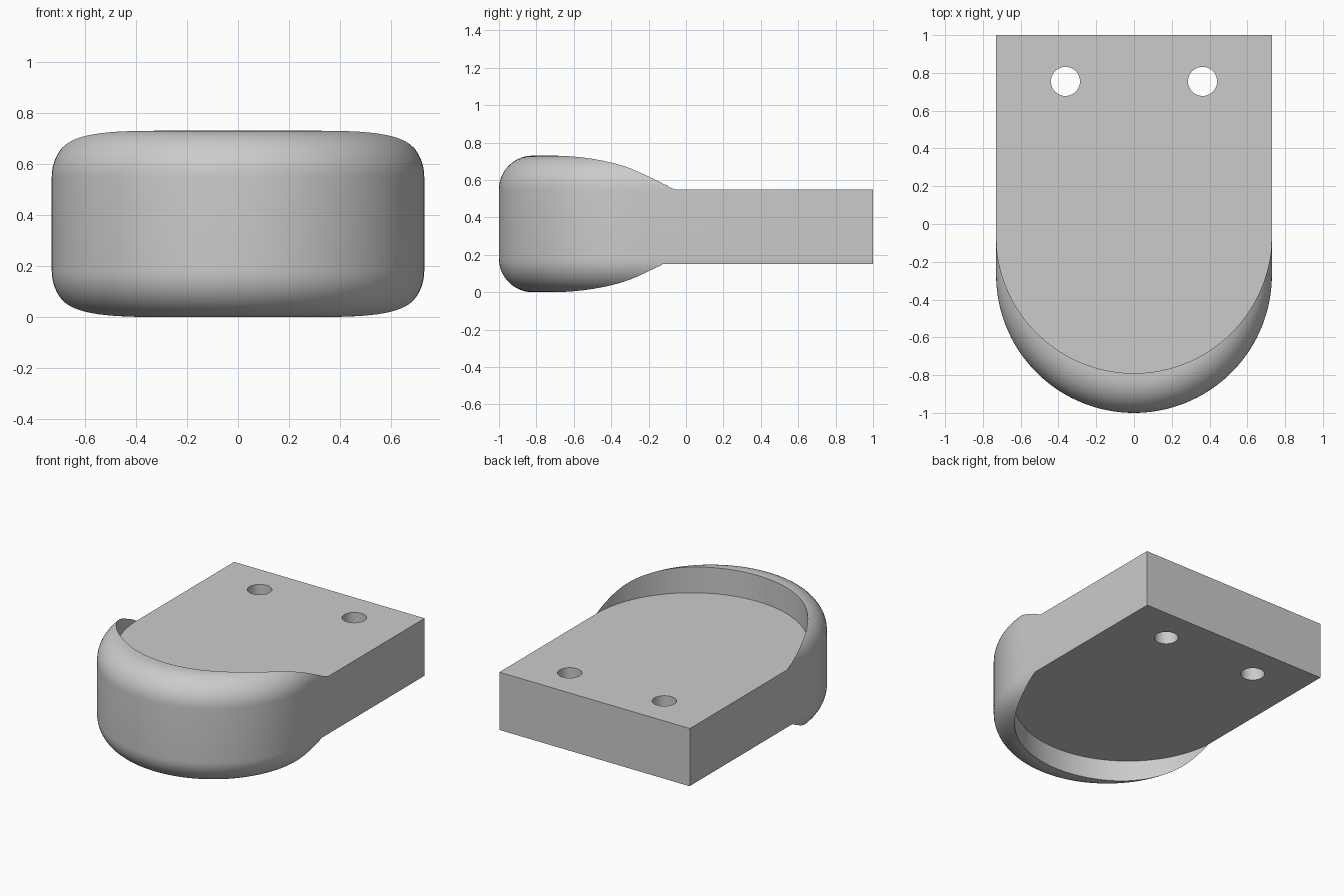
import bpy
import bmesh
from math import sin, cos, pi, sqrt

if "Cube" in bpy.data.objects:
    bpy.data.objects.remove(bpy.data.objects["Cube"])

HALF = 0.73            # half width and nose radius
HEIGHT = 0.73
NOSE_Y = -0.27         # centre of the rounded nose
POCKET_Y = -0.06       # centre of the recess arcs
PLATE_LOW, PLATE_TOP = 0.15, 0.55
FILLET = 0.18
ARC = 72

grey = bpy.data.materials.new("plain grey")
grey.use_nodes = True
colour = (0.6, 0.6, 0.6, 1)
grey.diffuse_color = colour
grey.node_tree.nodes["Principled BSDF"].inputs["Base Color"].default_value = colour


def d_outline(radius, centre_y, back_y, back_half):
    """Half circle at the front, straight sides to the back."""
    pts = [(-radius * cos(pi * i / ARC), centre_y - radius * sin(pi * i / ARC))
           for i in range(ARC + 1)]
    if back_half > radius:
        pts += [(back_half, centre_y)]
        pts.insert(0, (-back_half, centre_y))
    return pts + [(back_half, back_y), (-back_half, back_y)]


def loft(name, sections):
    """Skin a stack of (outline, z) sections and cap both ends."""
    bm = bmesh.new()
    rings = [[bm.verts.new((x, y, z)) for x, y in pts] for pts, z in sections]
    for low, high in zip(rings, rings[1:]):
        n = len(low)
        for i in range(n):
            j = (i + 1) % n
            bm.faces.new((low[i], low[j], high[j], high[i]))
    bm.faces.new(rings[0][::-1])
    bm.faces.new(rings[-1])
    bmesh.ops.recalc_face_normals(bm, faces=bm.faces)
    mesh = bpy.data.meshes.new(name)
    bm.to_mesh(mesh)
    bm.free()
    mesh.materials.append(grey)
    obj = bpy.data.objects.new(name, mesh)
    bpy.context.collection.objects.link(obj)
    return obj


def cut(target, cutter):
    """Subtract the cutter from the target and remove it."""
    cutter.hide_render = True
    mod = target.modifiers.new("cut", 'BOOLEAN')
    mod.operation = 'DIFFERENCE'
    mod.solver = 'EXACT'
    mod.object = cutter
    bpy.ops.object.select_all(action='DESELECT')
    bpy.context.view_layer.objects.active = target
    target.select_set(True)
    bpy.ops.object.modifier_apply(modifier=mod.name)
    bpy.data.objects.remove(cutter)


# Body: D-shaped block with rounded upper and lower rims
STEPS = 14
rim = [(FILLET * (1 - sin(a)), FILLET * (1 - cos(a)))
       for a in (pi / 2 * i / STEPS for i in range(STEPS + 1))]
profile = [(inset, z) for inset, z in rim]
profile += [(inset, HEIGHT - z) for inset, z in reversed(rim)]
body = loft("rounded_body",
            [(d_outline(HALF - inset, NOSE_Y, 1.0, HALF - inset), z)
             for inset, z in profile])

# Recesses above and below the flat plate
recess = d_outline(HALF, POCKET_Y, 1.2, 0.8)
cut(body, loft("upper_recess_cutter", [(recess, PLATE_TOP), (recess, 1.0)]))
cut(body, loft("lower_recess_cutter", [(recess, -0.3), (recess, PLATE_LOW)]))

# Two through holes near the back
for side in (-1, 1):
    hole = [(side * 0.363 + 0.077 * cos(2 * pi * i / 40),
             0.755 + 0.077 * sin(2 * pi * i / 40)) for i in range(40)]
    cut(body, loft("hole_cutter", [(hole, 0), (hole, 0.7)]))

# Smooth curves, crisp edges
bpy.ops.object.shade_smooth_by_angle(angle=pi / 6)
